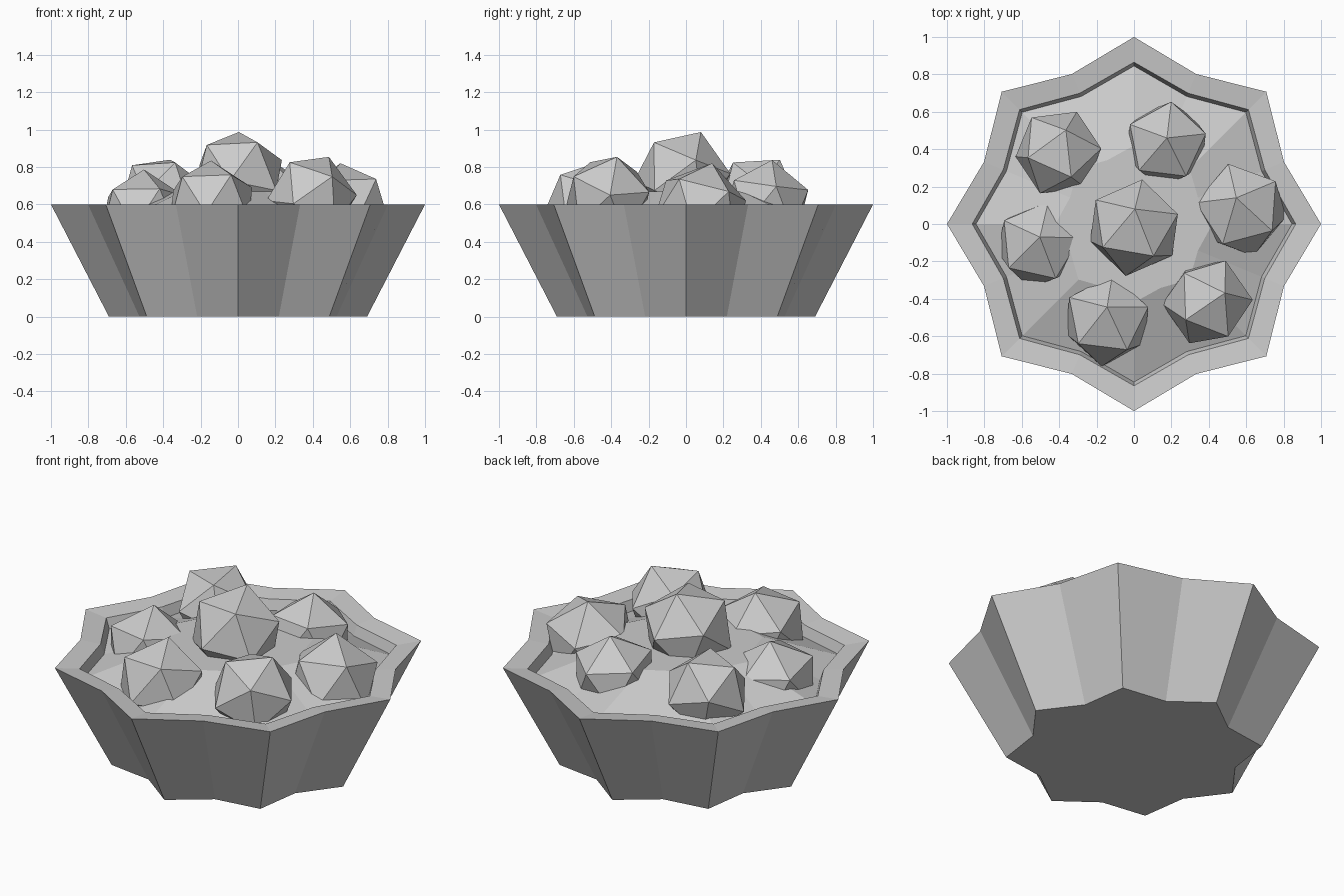
import bpy, bmesh
from math import sin, cos, pi, sqrt
from mathutils import Vector, Matrix

if "Cube" in bpy.data.objects:
    bpy.data.objects.remove(bpy.data.objects["Cube"])


def finish(bm, name):
    bmesh.ops.recalc_face_normals(bm, faces=bm.faces)
    mesh = bpy.data.meshes.new(name)
    bm.to_mesh(mesh)
    bm.free()
    obj = bpy.data.objects.new(name, mesh)
    bpy.context.collection.objects.link(obj)
    return obj


def star_loft(name, rings, cap_end=True):
    """Loft eight-pointed star rings given as (tip radius, notch radius, z)."""
    bm = bmesh.new()
    loops = []
    for tip, notch, z in rings:
        radii = [tip if i % 2 == 0 else notch for i in range(16)]
        loops.append([bm.verts.new((r * cos(i * pi / 8), r * sin(i * pi / 8), z))
                      for i, r in enumerate(radii)])
    for a, b in zip(loops, loops[1:]):
        for i in range(16):
            j = (i + 1) % 16
            bm.faces.new((a[i], a[j], b[j], b[i]))
    bm.faces.new(loops[0])
    if cap_end:
        bm.faces.new(loops[-1])
    return finish(bm, name)


# Scalloped crust: base, flared wall, rim sloping gently in, inner lip
star_loft("crust", [(0.69, 0.57, 0.0), (1.0, 0.868, 0.6),
                    (0.865, 0.757, 0.585), (0.845, 0.738, 0.525)], cap_end=False)

# Mounded filling with a flat top
star_loft("filling", [(0.845, 0.738, 0.525), (0.42, 0.37, 0.67)])


def berry(name, centre, r, a_xy, b_xy):
    """Icosahedron turned so one corner sits over a_xy and a neighbour lies toward b_xy."""
    bm = bmesh.new()
    bmesh.ops.create_icosphere(bm, subdivisions=1, radius=r)
    a = Vector((*a_xy, sqrt(r * r - a_xy[0] ** 2 - a_xy[1] ** 2))).normalized()
    b = Vector((*b_xy, 0.0))
    x = (b - a * b.dot(a)).normalized()
    rot = Matrix((x, a.cross(x), a)).transposed()
    bmesh.ops.transform(bm, matrix=rot.to_4x4(), verts=bm.verts)
    obj = finish(bm, name)
    obj.location = centre


# Faceted berries on the filling
berries = [
    ((0.0, -0.02, 0.745), 0.262, (0.005, 0.10), (0.045, 0.26)),
    ((-0.144, -0.516, 0.595), 0.25, (0.0, 0.072), (0.03, 0.243)),
    ((-0.508, -0.11, 0.545), 0.245, (0.005, 0.04), (0.053, 0.238)),
    ((0.572, 0.075, 0.57), 0.26, (-0.025, 0.065), (-0.07, 0.262)),
    ((0.393, -0.417, 0.635), 0.243, (0.093, 0.048), (0.088, 0.225)),
    ((-0.404, 0.382, 0.635), 0.24, (0.04, 0.12), (0.094, 0.211)),
    ((0.171, 0.428, 0.60), 0.24, (0.005, 0.032), (0.027, 0.22)),
]
for n, args in enumerate(berries, 1):
    berry(f"berry_{n}", *args)
